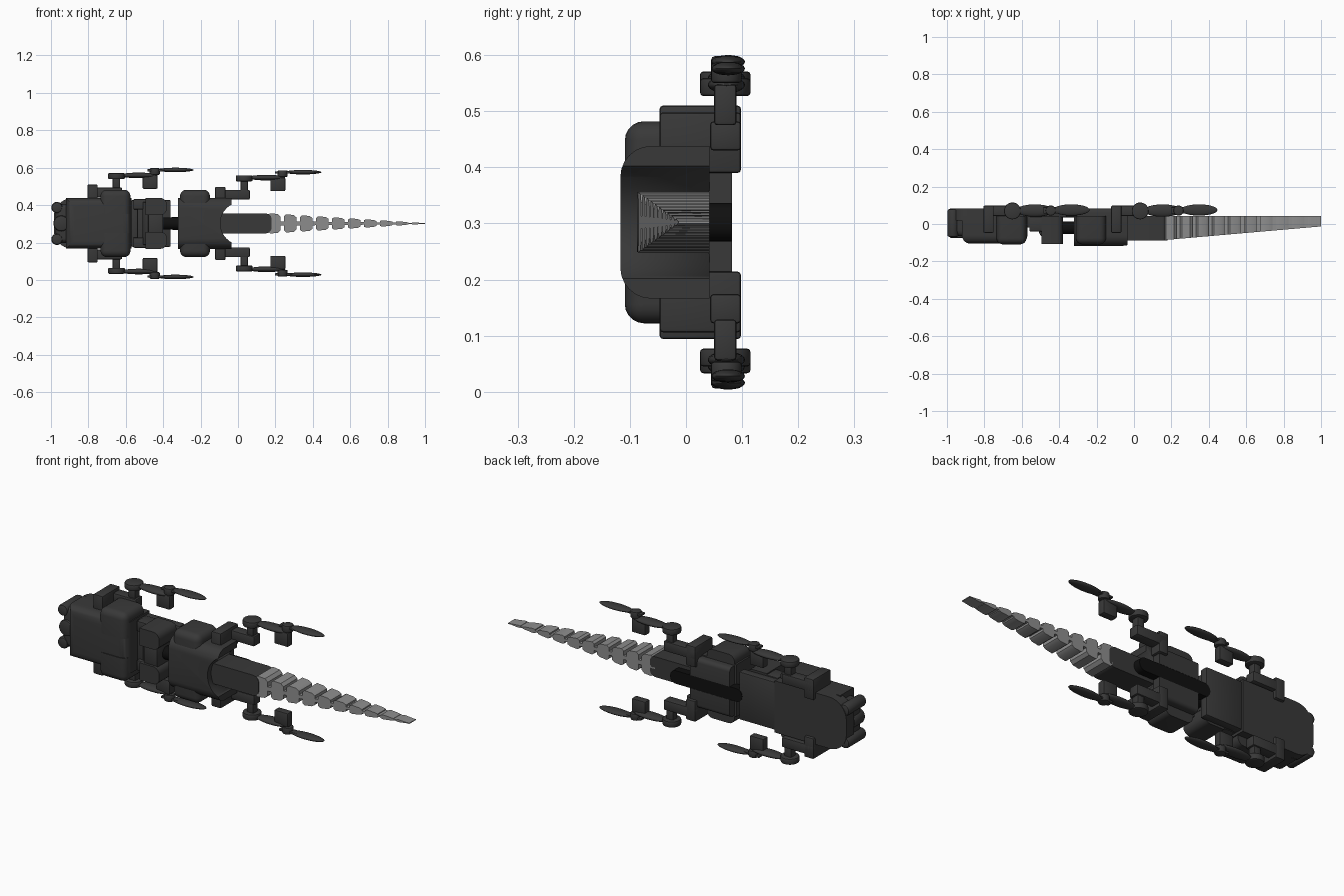
import bpy, bmesh, math
from mathutils import Matrix, Vector

if "Cube" in bpy.data.objects:
    bpy.data.objects.remove(bpy.data.objects["Cube"])

C = 0.302  # height of the long axis, everything mirrors about it


def material(name, v):
    m = bpy.data.materials.new(name)
    m.diffuse_color = (v, v, v, 1)
    m.use_nodes = True
    m.node_tree.nodes["Principled BSDF"].inputs["Base Color"].default_value = m.diffuse_color
    return m


DARK, GREY, BLACK = material("dark", 0.04), material("grey", 0.27), material("black", 0.005)


def finish(name, bm, mat=DARK):
    bmesh.ops.recalc_face_normals(bm, faces=bm.faces)
    me = bpy.data.meshes.new(name)
    bm.to_mesh(me)
    bm.free()
    ob = bpy.data.objects.new(name, me)
    bpy.context.collection.objects.link(ob)
    me.materials.append(mat)
    bpy.ops.object.select_all(action='DESELECT')
    ob.select_set(True)
    bpy.context.view_layer.objects.active = ob
    bpy.ops.object.shade_smooth_by_angle(angle=math.radians(35))
    return ob


def box(name, x, y, z, r=0.006, seg=2, pick=None, mat=DARK):
    """Box from ranges; z is relative to C. pick(mid, direction) chooses edges to round."""
    bm = bmesh.new()
    rng = [sorted(x), sorted(y), sorted((C + z[0], C + z[1]))]
    mid = Vector([(a + b) / 2 for a, b in rng])
    bmesh.ops.create_cube(bm, size=1)
    for v in bm.verts:
        v.co = Vector([v.co[i] * (rng[i][1] - rng[i][0]) for i in range(3)]) + mid
    edges = []
    for e in bm.edges:
        m = (e.verts[0].co + e.verts[1].co) / 2 - mid
        d = e.verts[0].co - e.verts[1].co
        axis = max(range(3), key=lambda i: abs(d[i]))
        if pick is None or pick(m, axis):
            edges.append(e)
    bmesh.ops.bevel(bm, geom=edges, offset=r, segments=seg, profile=0.5, affect='EDGES')
    return finish(name, bm, mat)


def disc(name, x, y, z, r, depth, axis='Z', mat=DARK, bev=0.006):
    bm = bmesh.new()
    bmesh.ops.create_cone(bm, cap_ends=True, segments=32, radius1=r, radius2=r, depth=depth)
    rim = [e for e in bm.edges if abs(e.verts[0].co.z - e.verts[1].co.z) < 1e-5]
    bmesh.ops.bevel(bm, geom=rim, offset=bev, segments=2, profile=0.5, affect='EDGES')
    rot = {'Z': Matrix(), 'X': Matrix.Rotation(math.pi / 2, 4, 'Y'), 'Y': Matrix.Rotation(math.pi / 2, 4, 'X')}[axis]
    bmesh.ops.transform(bm, matrix=Matrix.Translation((x, y, C + z)) @ rot, verts=bm.verts)
    return finish(name, bm, mat)


def blob(name, c, s):
    bm = bmesh.new()
    bmesh.ops.create_uvsphere(bm, u_segments=32, v_segments=14, radius=1)
    for v in bm.verts:
        v.co = Vector((c[0] + v.co.x * s[0], c[1] + v.co.y * s[1], C + c[2] + v.co.z * s[2]))
    return finish(name, bm)


front = lambda m, a: a != 1 and m.y < 0            # edges of the front face
front_long = lambda m, a: a == 0 and m.y < 0       # long front edges
corners = lambda m, a: a == 1                      # edges running front to back
left = lambda m, a: a == 1 and m.x < 0

# Head shell, its back plate and nose sensors
box("head_shell", (-0.92, -0.57), (-0.105, 0.04), (-0.135, 0.135), 0.045, 6, front)
box("head_back", (-0.985, -0.57), (0.02, 0.082), (-0.135, 0.135), 0.10, 10, left)
box("nose", (-0.975, -0.88), (-0.065, 0.05), (-0.105, 0.105), 0.03, 5, front)
for s in (-1, 1):
    disc("nose_sensor", -0.968, 0.005, s * 0.085, 0.03, 0.15, 'Y', bev=0.012)
disc("nose_lens", -0.945, -0.03, 0, 0.042, 0.09, 'Y', bev=0.01)

# Connector between head and body
box("neck_front_bar", (-0.57, -0.535), (-0.02, 0.06), (-0.125, 0.125))
box("neck_back_plate", (-0.57, -0.36), (0.035, 0.078), (-0.125, 0.125))
for s in (-1, 1):
    box("neck_side_rail", (-0.56, -0.44), (-0.04, 0.04), (s * 0.075, s * 0.13))
    box("neck_block", (-0.495, -0.38), (-0.108, 0.04), (s * 0.045, s * 0.136), 0.035, 5, lambda m, a: a == 1 and m.x > 0)
box("neck_core", (-0.48, -0.40), (-0.095, 0.04), (-0.06, 0.06))
disc("neck_hinge", -0.46, -0.03, 0, 0.05, 0.23, 'Z')
disc("neck_shaft", -0.34, -0.02, 0, 0.033, 0.14, 'X', BLACK)

# Main body with a round bite taken out at the tail end
body = box("main_body", (-0.32, -0.035), (-0.117, 0.042), (-0.136, 0.136), 0.055, 6, front_long)
cut = disc("tail_notch_cutter", 0.02, 0, 0, 0.115, 0.5, 'Y')
cut.hide_render = True
cut.hide_set(True)
mod = body.modifiers.new("notch", 'BOOLEAN')
mod.operation, mod.object, mod.solver = 'DIFFERENCE', cut, 'EXACT'
for s in (-1, 1):
    box("body_back_block", (-0.31, -0.08), (0.04, 0.082), (s * 0.034, s * 0.13), 0.02, 4,
        lambda m, a, s=s: a == 0 and m.y > 0 and m.z * s > 0)
box("back_slot_strip", (-0.38, 0.035), (0.035, 0.081), (-0.034, 0.034), 0.032, 6, corners, BLACK)

# Shoulder pods on head and body, rounded to the front
for x0, x1 in ((-0.735, -0.575), (-0.31, -0.15)):
    for s in (-1, 1):
        box("shoulder_pod", (x0, x1), (-0.109, 0.042), (s * 0.05, s * 0.18), 0.034, 5,
            lambda m, a, s=s: (m.y < 0 and a != 1 and (a == 2 or m.z * s > 0)) or (a == 1 and m.z * s > 0))

# Four folded rotor arms
for dx, dz in ((0, 0), (0.683, -0.012)):
    for s in (-1, 1):
        h = lambda a, b: (s * (a + dz), s * (b + dz))
        box("shoulder_bracket", (dx - 0.805, dx - 0.75), (-0.047, 0.098), h(0.10, 0.208))
        box("arm_root", (dx - 0.805, dx - 0.62), (0.043, 0.098), h(0.14, 0.192))
        box("arm_pin", (dx - 0.67, dx - 0.63), (0.05, 0.09), h(0.18, 0.25))
        disc("arm_joint", dx - 0.65, 0.07, s * (0.253 + dz), 0.045, 0.032)
        blob("arm_link", (dx - 0.53, 0.072, s * (0.257 + dz)), (0.10, 0.033, 0.015))
        box("rotor_motor", (dx - 0.51, dx - 0.43), (0.05, 0.09), h(0.185, 0.258))
        disc("rotor_hub", dx - 0.445, 0.072, s * (0.278 + dz), 0.027, 0.036)
        blob("rotor_blade", (dx - 0.335, 0.075, s * (0.286 + dz)), (0.098, 0.03, 0.012))
        box("rotor_blade_root", (dx - 0.485, dx - 0.33), (0.055, 0.09), h(0.278, 0.29), 0.003)

# Tail base
box("tail_base", (-0.115, 0.18), (-0.087, 0.042), (-0.053, 0.053), 0.03, 3, corners)


# Tapering tail: chunky segments strung on a thin fin
def taper(x):
    t = (x - 0.15) / 0.85
    return -0.087 + 0.074 * t, 0.053 * (1 - t) + 0.002


def tail_piece(name, stations):
    """stations: (x, half thickness); bottom y follows the taper."""
    bm = bmesh.new()
    rings = [[bm.verts.new((x, y, C + z)) for y, z in
              ((taper(x)[0], -h), (0.042, -h), (0.042, h), (taper(x)[0], h))] for x, h in stations]
    bm.faces.new(rings[0])
    bm.faces.new(rings[-1])
    for a, b in zip(rings, rings[1:]):
        for i in range(4):
            bm.faces.new((a[i], a[(i + 1) % 4], b[(i + 1) % 4], b[i]))
    finish(name, bm, GREY)


tail_piece("tail_fin", [(0.15, 0.012), (0.6, 0.008), (1.0, 0.002)])
for i in range(10):
    x0 = 0.16 + i * 0.0855
    x1 = min(x0 + 0.068, 1.0)
    t0, t1 = taper(x0)[1], taper(x1)[1]
    tail_piece("tail_segment", [(x0, t0 * 0.75), (x0 + 0.012, t0), (x1 - 0.015, t1), (x1, t1 * 0.7)])
